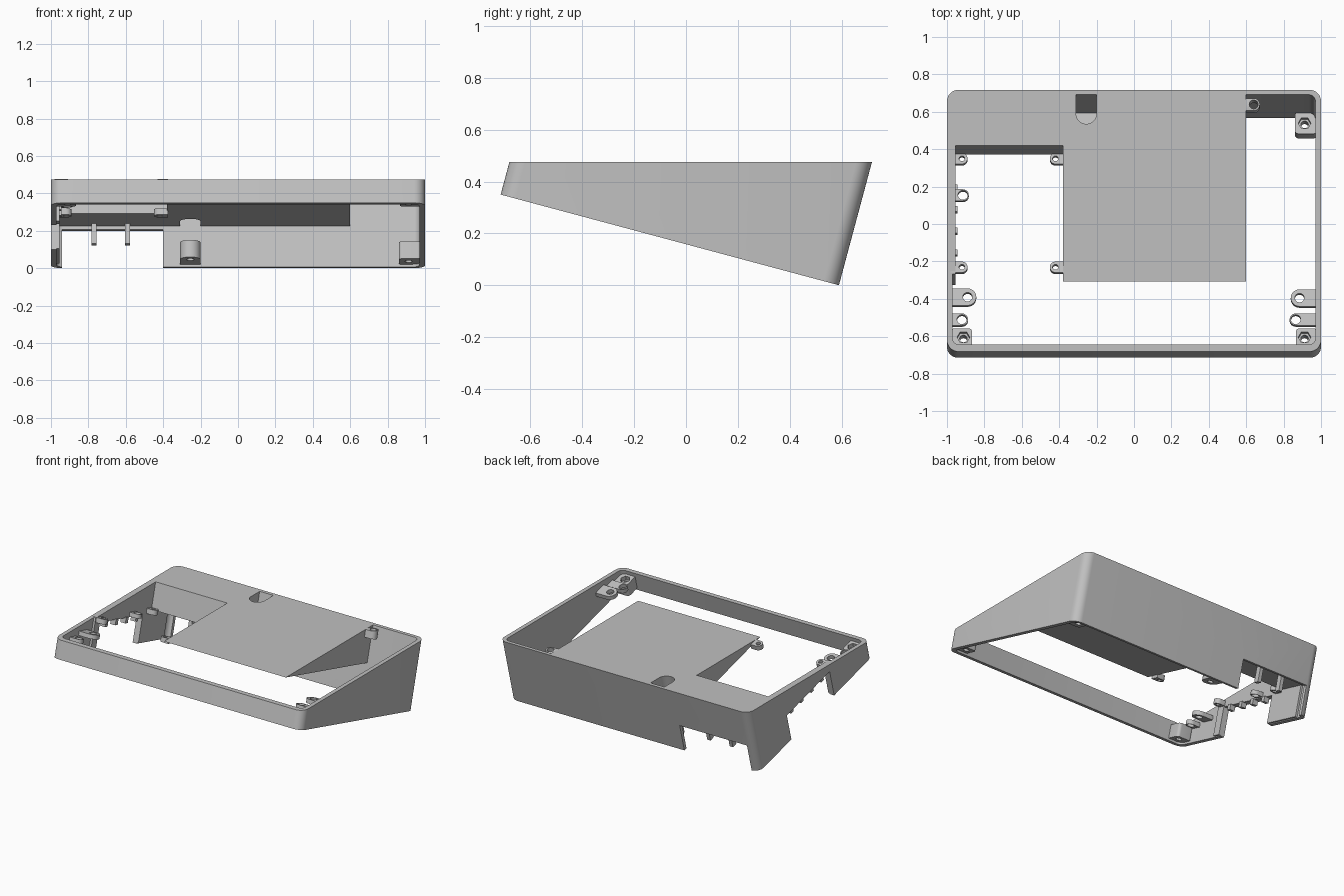
import bpy, bmesh, math
from mathutils import Matrix, Vector

cube = bpy.data.objects.get("Cube")
if cube:
    bpy.data.objects.remove(cube, do_unlink=True)

TILT = math.radians(15)
S, C = math.sin(TILT), math.cos(TILT)
FRONT, LIFT, TOP = -0.715, 0.35, 0.475
DEPTH = 1.351          # length along the sloping underside
FLOOR = 0.226          # height of the inner deck above the underside
FRAME = Matrix.Translation((0, FRONT, LIFT)) @ Matrix.Rotation(-TILT, 4, 'X')

grey = bpy.data.materials.new("plain grey")
grey.use_nodes = True
grey.diffuse_color = (0.53, 0.53, 0.53, 1)
grey.node_tree.nodes["Principled BSDF"].inputs["Base Color"].default_value = (0.53, 0.53, 0.53, 1)


def slope(y, w):
    """Distance along the slope for a world y at height w."""
    return (y - FRONT - w * S) / C


def prism(name, pts, w0, w1, frame=FRAME):
    bm = bmesh.new()
    face = bm.faces.new([bm.verts.new((p[0], p[1], w0)) for p in pts])
    new = bmesh.ops.extrude_face_region(bm, geom=[face])["geom"]
    bmesh.ops.translate(bm, vec=(0, 0, w1 - w0),
                        verts=[v for v in new if isinstance(v, bmesh.types.BMVert)])
    bmesh.ops.recalc_face_normals(bm, faces=bm.faces)
    bm.transform(frame)
    mesh = bpy.data.meshes.new(name)
    bm.to_mesh(mesh)
    bm.free()
    mesh.materials.append(grey)
    obj = bpy.data.objects.new(name, mesh)
    bpy.context.collection.objects.link(obj)
    return obj


def rect(x0, x1, u0, u1):
    return [(x0, u0), (x1, u0), (x1, u1), (x0, u1)]


def arc(x, u, r, a0, a1, n):
    return [(x + r * math.cos(math.radians(a0 + (a1 - a0) * i / n)),
             u + r * math.sin(math.radians(a0 + (a1 - a0) * i / n))) for i in range(n + 1)]


def rounded(x0, x1, u0, u1, r, n=8):
    return (arc(x1 - r, u1 - r, r, 0, 90, n) + arc(x0 + r, u1 - r, r, 90, 180, n)
            + arc(x0 + r, u0 + r, r, 180, 270, n) + arc(x1 - r, u0 + r, r, 270, 360, n))


def circle(x, u, r, n=24):
    return arc(x, u, r, 0, 360, n)[:-1]


def combine(obj, other, mode='DIFFERENCE'):
    mod = obj.modifiers.new("join", 'BOOLEAN')
    mod.operation, mod.solver, mod.object = mode, 'EXACT', other
    deps = bpy.context.evaluated_depsgraph_get()
    mesh = bpy.data.meshes.new_from_object(obj.evaluated_get(deps))
    obj.modifiers.clear()
    obj.data = mesh
    bpy.data.objects.remove(other, do_unlink=True)


def trim_top(obj):
    combine(obj, prism("trim", rect(-2, 2, -2, 2), TOP, 2, Matrix()))


def tab(name, x, y, r, wall, w0, w1, hole):
    """Lug with a rounded end and a hole, reaching out from a side wall."""
    u = slope(y, w1)
    if x > wall:
        pts = [(wall, u - r)] + arc(x, u, r, -90, 90, 12) + [(wall, u + r)]
    else:
        pts = [(wall, u + r)] + arc(x, u, r, 90, 270, 12) + [(wall, u - r)]
    obj = prism(name, pts, w0, w1)
    combine(obj, prism("hole", circle(x, u, hole), w0 - 0.1, w1 + 0.1))
    return obj


def nut_boss(name, pts, x, u):
    """Screw boss with a hexagonal nut pocket on top."""
    obj = prism(name, pts, 0.015, 0.11)
    combine(obj, prism("pocket", circle(x, u, 0.034, 6), 0.08, 0.2))
    combine(obj, prism("hole", circle(x, u, 0.02), -0.1, 0.2))
    return obj


# Wedge shaped shell: rounded outer wall, hollow inside
shell = prism("case_shell", rounded(-1, 1, 0, DEPTH, 0.06), 0, 0.75)
combine(shell, prism("hollow", rounded(-0.97, 0.97, 0.035, DEPTH - 0.025, 0.035), -0.2, 1))

# Solid deck, with an open bay at the left and a pocket at the right
bay = slope(0.42, 0.415)
lip = 0.359
deck = [(-0.98, bay), (-0.38, bay), (-0.38, lip), (0.6, lip), (0.6, DEPTH - 0.02), (-0.98, DEPTH - 0.02)]
combine(shell, prism("deck", deck, FLOOR, 0.7), 'UNION')
combine(shell, prism("thick_wall", rect(-0.985, -0.955, 0.4, 1.27), 0.005, 0.7), 'UNION')

# Port openings in the back and left walls, cable slot in the deck
combine(shell, prism("back_opening", rect(-0.94, -0.4, DEPTH - 0.06, DEPTH + 0.1), -0.2, 0.207))
combine(shell, prism("side_opening", rect(-1.1, -0.9, 0.46, 0.968), -0.2, 0.2))
slot = arc(-0.255, 1.23, 0.055, 180, 360, 14) + [(-0.2, DEPTH - 0.025), (-0.31, DEPTH - 0.025)]
combine(shell, prism("slot", slot, 0.12, 1))
trim_top(shell)
parts = [shell]

# Screw boss under the slot
pts = arc(-0.255, 1.23, 0.055, 180, 360, 14) + [(-0.2, DEPTH - 0.015), (-0.31, DEPTH - 0.015)]
boss = prism("slot_boss", pts, 0.015, 0.11)
combine(boss, prism("hole", circle(-0.255, 1.23, 0.02), -0.1, 0.09))
parts.append(boss)

# Nut bosses in the corners
for side, label in ((-1, "left"), (1, "right")):
    x0, x1 = sorted((side * 0.98, side * 0.865))
    parts.append(nut_boss("front_" + label + "_boss", rounded(x0, x1, 0.02, 0.133, 0.02),
                          side * 0.912, 0.084))
parts.append(nut_boss("back_right_boss", rounded(0.86, 0.98, 1.21, DEPTH - 0.02, 0.02), 0.912, 1.269))

# Mounting lugs near the front
parts += [
    tab("left_long_lug", -0.89, -0.39, 0.047, -0.98, 0.13, 0.16, 0.025),
    tab("right_long_lug", 0.885, -0.395, 0.047, 0.98, 0.13, 0.16, 0.025),
    tab("left_short_lug", -0.92, -0.51, 0.033, -0.98, 0.1, 0.13, 0.026),
    tab("right_short_lug", 0.865, -0.51, 0.033, 0.98, 0.1, 0.13, 0.026),
]

# Circuit board lugs around the bay
for y in (0.35, -0.23):
    parts.append(tab("board_lug_outer", -0.92, y, 0.03, -0.98, 0.205, 0.24, 0.015))
    parts.append(tab("board_lug_inner", -0.42, y, 0.03, -0.375, 0.205, 0.24, 0.015))
parts.append(tab("board_lug_middle", -0.915, 0.155, 0.032, -0.98, 0.205, 0.235, 0.026))

# Lug in the right pocket
pocket_lug = tab("pocket_lug", 0.64, 0.64, 0.033, 0.59, 0.41, 0.47, 0.024)
trim_top(pocket_lug)
parts.append(pocket_lug)

# Hanging pins in the back opening and small teeth in the side opening
for x in (-0.77, -0.59):
    parts.append(prism("back_pin", rect(x - 0.013, x + 0.013, 1.27, 1.31), 0.115, 0.23))
for i in range(4):
    u = 0.53 + i * 0.12
    parts.append(prism("side_tooth", rect(-0.985, -0.945, u - 0.015, u + 0.015), 0.165, 0.205))

# Smooth the curves, keep the edges crisp
bpy.ops.object.select_all(action='DESELECT')
for obj in parts:
    obj.select_set(True)
bpy.context.view_layer.objects.active = shell
bpy.ops.object.shade_smooth_by_angle(angle=math.radians(30))
